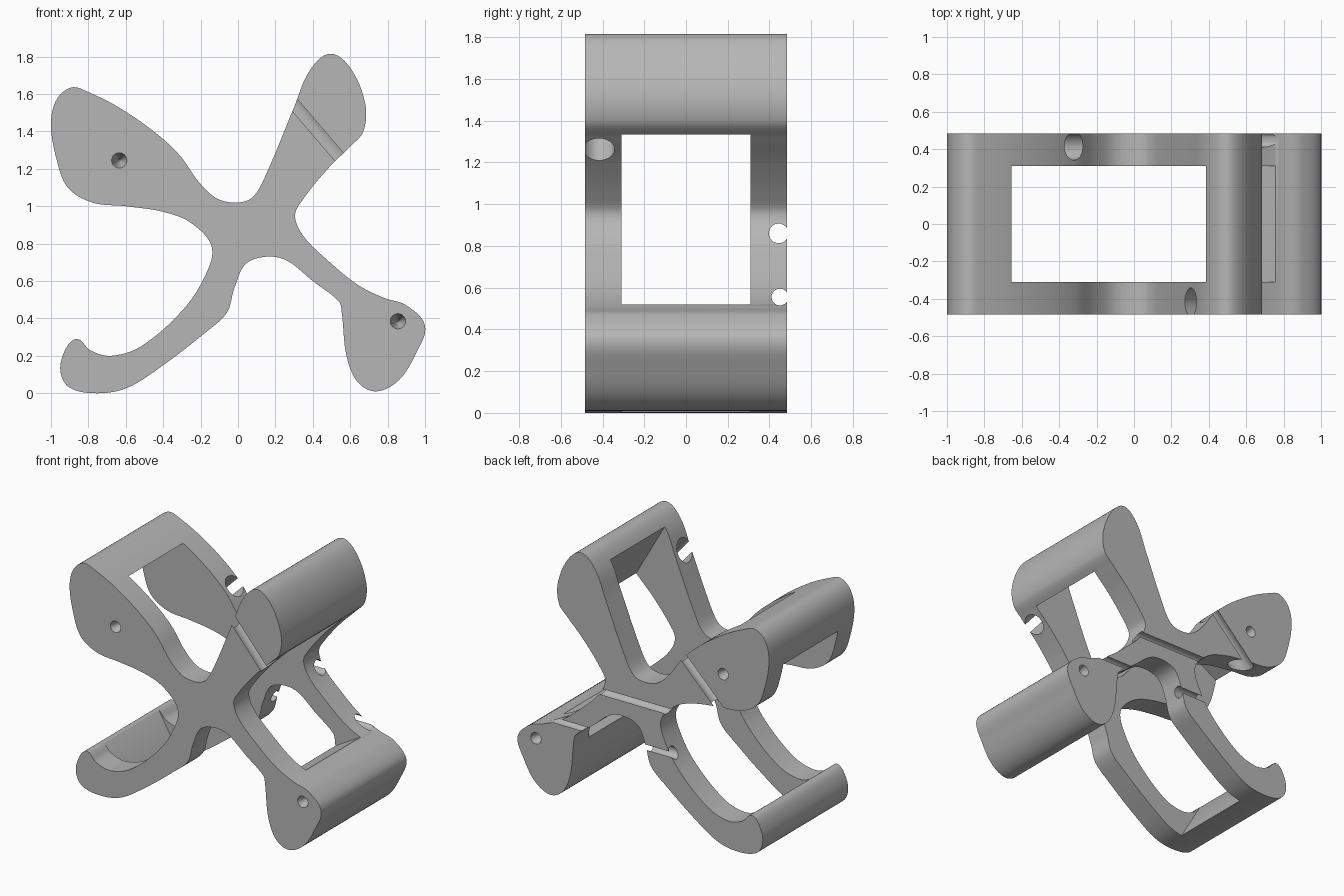
import bpy, bmesh, math
from mathutils import Vector, Matrix
from mathutils.geometry import interpolate_bezier

HALF = 0.485          # half thickness of the bracket in y
WALL = 0.31           # half width of the inner window

default = bpy.data.objects.get("Cube")
if default:
    bpy.data.objects.remove(default, do_unlink=True)

grey = bpy.data.materials.new("plain_grey")
grey.use_nodes = True
colour = (0.47, 0.47, 0.47, 1)
grey.diffuse_color = colour
grey.node_tree.nodes["Principled BSDF"].inputs["Base Color"].default_value = colour

# Outline in hundredths (x, z), clockwise from the upper left arm
UPPER_LEFT = [(-100, 144), (-97, 157), (-89, 163.5), (-80, 161), (-64, 153), (-45, 140),
              (-31, 127), (-21, 113), (-11, 104), (0, 102)]
UPPER_RIGHT = [(8, 105), (15, 117), (30, 153), (38, 172), (49, 181.5), (60, 174),
               (68, 155), (67, 140), (60, 132), (48, 120), (35, 104)]
LOWER_RIGHT = [(30.5, 95), (35, 84), (48, 71), (64, 58), (78, 51), (90, 47), (100, 36),
               (95, 21), (86, 7), (74, 1), (64, 6), (58, 20), (55.5, 43), (54, 49),
               (40, 60), (26, 71)]
LOWER_LEFT = [(15, 73), (4, 69), (-2, 56), (-6, 43), (-18, 32), (-40, 15), (-59, 3),
              (-75, 0), (-90, 3), (-95, 12), (-92, 24), (-86, 29), (-79, 23), (-68, 20),
              (-52, 25), (-30, 44), (-18, 62), (-14, 78)]
LEFT_EDGE = [(-25, 91), (-40, 97), (-60, 100), (-78, 102), (-91, 110), (-97, 125)]


def smooth_loop(points, steps=9):
    """Rounded closed path through the points."""
    pts = [Vector((x, 0, z)) / 100 for x, z in points]
    n = len(pts)
    tangents = [(pts[(i + 1) % n] - pts[i - 1]).normalized() for i in range(n)]
    path = []
    for i in range(n):
        j = (i + 1) % n
        reach = (pts[j] - pts[i]).length / 3
        path += interpolate_bezier(pts[i], pts[i] + tangents[i] * reach,
                                   pts[j] - tangents[j] * reach, pts[j], steps)[:-1]
    return path


def prism(name, path, half):
    """Extrude an x-z outline symmetrically along y."""
    bm = bmesh.new()
    face = bm.faces.new([bm.verts.new((p.x, -half, p.z)) for p in path])
    side = bmesh.ops.extrude_face_region(bm, geom=[face])["geom"]
    bmesh.ops.translate(bm, vec=(0, 2 * half, 0),
                        verts=[v for v in side if isinstance(v, bmesh.types.BMVert)])
    return finish(name, bm)


def rod(name, start, end, r1, r2, sides=32):
    """Round bar or cone between two points."""
    a, b = Vector(start), Vector(end)
    bm = bmesh.new()
    turn = (b - a).to_track_quat('Z', 'Y').to_matrix().to_4x4()
    bmesh.ops.create_cone(bm, cap_ends=True, segments=sides, radius1=r1, radius2=r2,
                          depth=(b - a).length,
                          matrix=Matrix.Translation((a + b) / 2) @ turn)
    return finish(name, bm)


def finish(name, bm):
    bmesh.ops.recalc_face_normals(bm, faces=bm.faces)
    mesh = bpy.data.meshes.new(name)
    bm.to_mesh(mesh)
    bm.free()
    mesh.materials.append(grey)
    obj = bpy.data.objects.new(name, mesh)
    bpy.context.collection.objects.link(obj)
    return obj


# Four-armed body
body = prism("bracket_body",
             smooth_loop(UPPER_LEFT + UPPER_RIGHT + LOWER_RIGHT + LOWER_LEFT + LEFT_EDGE), HALF)

# Tilted rectangular window that leaves a bar at each arm end
along = Vector((math.cos(math.pi / 6), 0, 0.5))
across = Vector((-0.5, 0, math.cos(math.pi / 6)))
lo_a, hi_a, lo_c, hi_c = -0.59, 1.198, 0.072, 1.659
corners = [along * a + across * c for a, c in
           ((lo_a, lo_c), (hi_a, lo_c), (hi_a, hi_c), (lo_a, hi_c))]
cutters = [prism("window_cutter", corners, WALL)]

# Round cable channels that break through the front and back faces
for name, y, r, x1, z1, x2, z2 in (
        ("front_channel", -0.417, 0.075, 0.18, 1.685, 0.66, 1.125),
        ("back_arm_channel", 0.417, 0.075, -0.2, 1.4, -0.75, 0.85),
        ("back_hub_channel", 0.444, 0.047, -0.4, 0.86, 0.6, 0.86),
        ("back_low_channel", 0.45, 0.04, -0.6, 0.555, 0.9, 0.555)):
    cutters.append(rod(name + "_cutter", (x1, y, z1), (x2, y, z2), r, r))

# Small tapered holes on both faces
for x, z in ((-0.635, 1.245), (0.855, 0.385)):
    for s in (-1, 1):
        cutters.append(rod("pin_hole_cutter", (x, s * (HALF + 0.01), z),
                           (x, s * (HALF - 0.12), z), 0.044, 0.004, 24))

for cutter in cutters:
    cutter.hide_render = True
    mod = body.modifiers.new(cutter.name, 'BOOLEAN')
    mod.operation = 'DIFFERENCE'
    mod.solver = 'EXACT'
    mod.object = cutter

# Apply the cuts and remove the cutters
bpy.context.view_layer.update()
result = bpy.data.meshes.new_from_object(body.evaluated_get(bpy.context.evaluated_depsgraph_get()))
body.modifiers.clear()
body.data = result
for cutter in cutters:
    bpy.data.objects.remove(cutter, do_unlink=True)

# Smooth the curved walls and keep the edges crisp
bpy.ops.object.select_all(action='DESELECT')
body.select_set(True)
bpy.context.view_layer.objects.active = body
bpy.ops.object.shade_smooth_by_angle(angle=math.radians(30))
